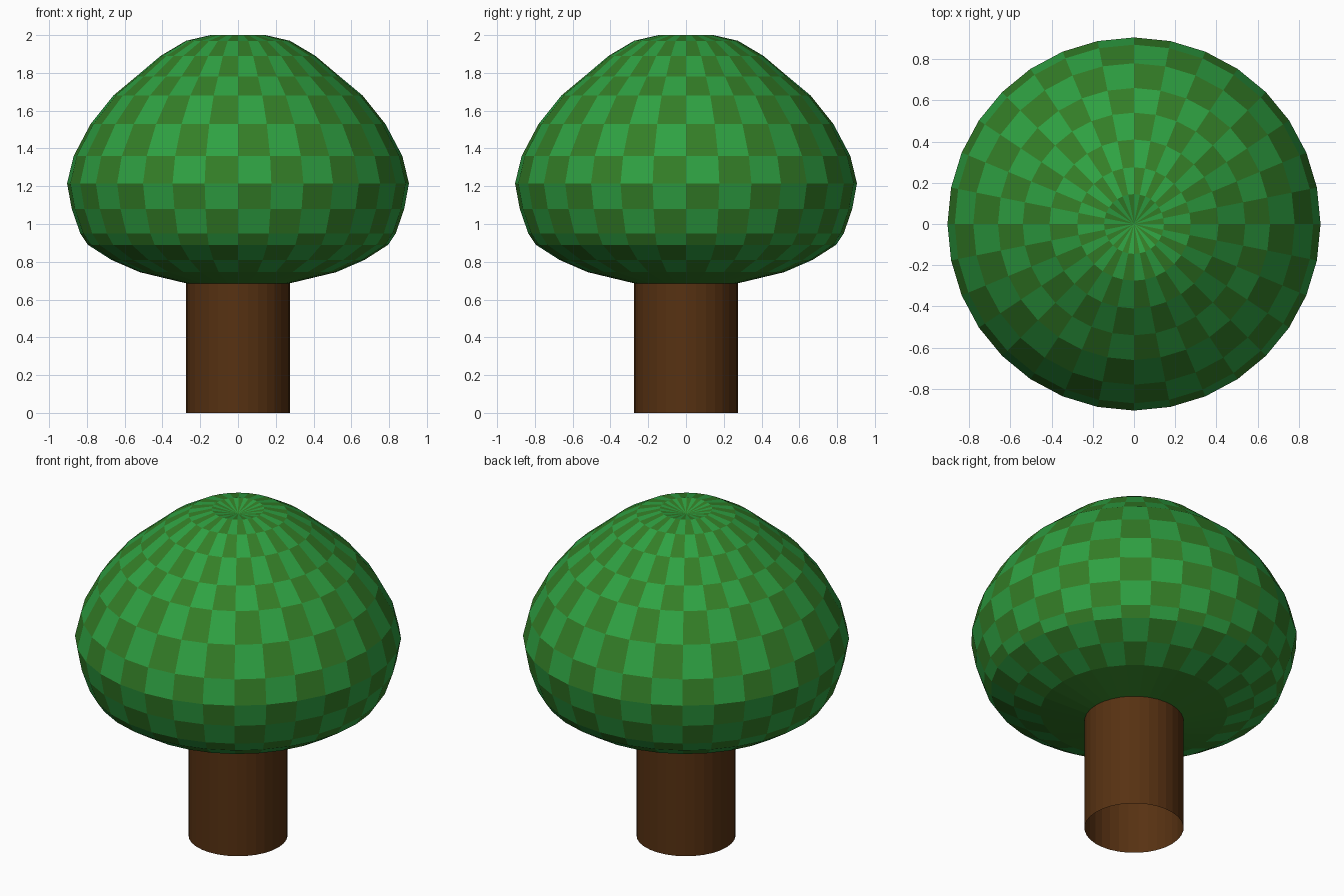
import bpy, bmesh, math

cube = bpy.data.objects.get("Cube")
if cube:
    bpy.data.objects.remove(cube, do_unlink=True)

SIDES = 32


def make_material(name, rgb):
    mat = bpy.data.materials.new(name)
    mat.use_nodes = True
    mat.diffuse_color = (*rgb, 1)
    mat.node_tree.nodes["Principled BSDF"].inputs["Base Color"].default_value = (*rgb, 1)
    return mat


def lathe(name, profile, materials, pick=lambda row, seg: 0):
    """Spin a bottom-to-top (radius, height) profile; radius 0 makes a pole."""
    bm = bmesh.new()
    rings = []
    for r, z in profile:
        if r == 0:
            rings.append([bm.verts.new((0, 0, z))] * SIDES)
            continue
        angles = [math.tau * s / SIDES - math.pi / 2 for s in range(SIDES)]
        rings.append([bm.verts.new((r * math.cos(a), r * math.sin(a), z)) for a in angles])
    for row, (low, high) in enumerate(zip(rings, rings[1:])):
        for s in range(SIDES):
            n = (s + 1) % SIDES
            corners = dict.fromkeys((low[s], low[n], high[n], high[s]))
            face = bm.faces.new(list(corners))
            face.material_index = pick(row, s)
    mesh = bpy.data.meshes.new(name)
    bm.to_mesh(mesh)
    bm.free()
    for mat in materials:
        mesh.materials.append(mat)
    obj = bpy.data.objects.new(name, mesh)
    bpy.context.collection.objects.link(obj)
    return obj


leaf_green = make_material("leaf green", (0.028, 0.36, 0.055))
olive_green = make_material("olive green", (0.034, 0.21, 0.02))
bark_brown = make_material("bark brown", (0.095, 0.031, 0.006))

# Open-ended trunk
lathe("trunk", [(0.275, 0), (0.275, 0.72)], [bark_brown])

# Domed canopy with a shallow dimple at the crown
canopy_profile = [
    (0, 0.685), (0.27, 0.685), (0.52, 0.745), (0.67, 0.81), (0.795, 0.89),
    (0.835, 0.95), (0.88, 1.08), (0.905, 1.215), (0.87, 1.36), (0.78, 1.53),
    (0.66, 1.68), (0.54, 1.78), (0.41, 1.89), (0.275, 1.97), (0.145, 2.0), (0, 1.97),
]


# Chequered leaves, with a plain underside
def leaf_colour(row, seg):
    return 1 if row < 2 else (row + seg + 1) % 2


lathe("canopy", canopy_profile, [leaf_green, olive_green], leaf_colour)
